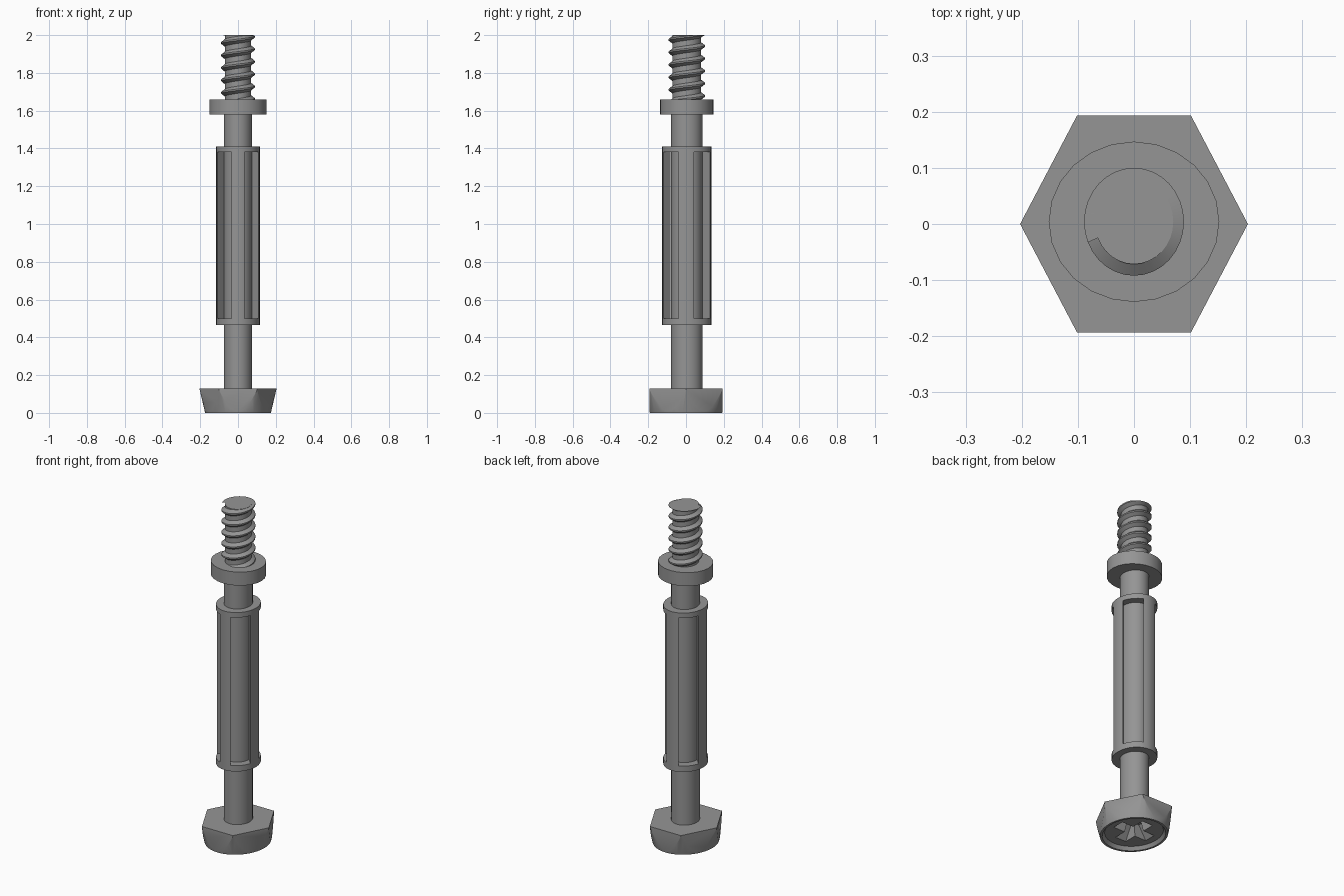
import bpy, bmesh, math
from mathutils import Matrix

cube = bpy.data.objects.get("Cube")
if cube:
    bpy.data.objects.remove(cube, do_unlink=True)

steel = bpy.data.materials.new("grey steel")
steel.use_nodes = True
GREY = (0.3, 0.3, 0.3, 1)
steel.diffuse_color = GREY
steel.node_tree.nodes["Principled BSDF"].inputs["Base Color"].default_value = GREY
AXIS_Y = 0.004


def add(name, bm):
    bmesh.ops.recalc_face_normals(bm, faces=bm.faces)
    mesh = bpy.data.meshes.new(name)
    bm.to_mesh(mesh)
    bm.free()
    mesh.materials.append(steel)
    obj = bpy.data.objects.new(name, mesh)
    bpy.context.collection.objects.link(obj)
    return obj


def frustum(name, z0, z1, r0, r1, stretch=1, segs=32, y=AXIS_Y, turn=0):
    """Closed cone section, stretched along y."""
    bm = bmesh.new()
    bmesh.ops.create_cone(bm, cap_ends=True, segments=segs,
                          radius1=r0, radius2=r1, depth=z1 - z0)
    place = (Matrix.Translation((0, y, (z0 + z1) / 2))
             @ Matrix.Diagonal((1, stretch, 1, 1)) @ Matrix.Rotation(turn, 4, 'Z'))
    bmesh.ops.transform(bm, matrix=place, verts=bm.verts)
    return add(name, bm)


def tapered_bar(name, half_len, half_wid, depth, angle):
    """Bar along an angle, narrowing upward, for the driver recess."""
    bm = bmesh.new()
    bmesh.ops.create_cube(bm, size=2)
    for v in bm.verts:
        up = v.co.z > 0
        v.co.x *= half_len * (0.4 if up else 1)
        v.co.y *= half_wid * (0.6 if up else 1)
        v.co.z = depth if up else -0.01
    bmesh.ops.rotate(bm, verts=bm.verts, matrix=Matrix.Rotation(angle, 3, 'Z'))
    return add(name, bm)


def slot_box(name, angle):
    """Upright box reaching outward from the shaft."""
    bm = bmesh.new()
    bmesh.ops.create_cube(bm, size=1)
    m = (Matrix.Diagonal((1, 1.12, 1, 1)) @ Matrix.Rotation(angle, 4, 'Z')
         @ Matrix.Translation((0.15, 0, 0.94)) @ Matrix.Diagonal((0.2, 0.104, 0.88, 1)))
    bmesh.ops.transform(bm, matrix=m, verts=bm.verts)
    return add(name, bm)


def carve(obj, cutter, operation='DIFFERENCE'):
    mod = obj.modifiers.new("cut", 'BOOLEAN')
    mod.operation, mod.object, mod.solver = operation, cutter, 'EXACT'
    bpy.context.view_layer.objects.active = obj
    bpy.ops.object.modifier_apply(modifier=mod.name)
    bpy.data.objects.remove(cutter, do_unlink=True)


def smooth(obj):
    bpy.ops.object.select_all(action='DESELECT')
    obj.select_set(True)
    bpy.context.view_layer.objects.active = obj
    bpy.ops.object.shade_smooth_by_angle(angle=math.radians(30))


# Hexagonal head rounded by a cone, with a dished cross recess underneath
head = frustum("hex_head", 0, 0.128, 0.203, 0.203, 1.1, 6, y=0, turn=math.pi / 2)
hex_mesh = head.data
if max(v.co.x for v in hex_mesh.vertices) < 0.2:
    for v in hex_mesh.vertices:
        v.co.x, v.co.y = v.co.y / 1.1, v.co.x * 1.1
carve(head, frustum("head_cone", 0, 0.14, 0.174, 0.207, 1.1, 64, y=0), 'INTERSECT')
carve(head, frustum("head_dish", -0.02, 0.02, 0.175, 0.15, 1.1, 48, y=0))
for i in range(2):
    carve(head, tapered_bar("cross_cutter", 0.135, 0.04, 0.09, i * math.pi / 2))

# Shaft and collar
shaft = frustum("shaft", 0.11, 1.6, 0.075, 0.075, 1.1)
collar = frustum("collar", 1.58, 1.66, 0.152, 0.152, 0.94, 24)

# Sleeve with four long slots
sleeve = frustum("slotted_sleeve", 0.465, 1.41, 0.116, 0.116, 1.12)
for i in range(4):
    carve(sleeve, slot_box("slot_cutter", math.pi / 4 + i * math.pi / 2))

# Threaded tip: core and helical ridge
core = frustum("thread_core", 1.65, 2, 0.07, 0.07, 1.08)
Z0, Z1, PITCH, STEPS = 1.645, 2.03, 0.066, 32
bm = bmesh.new()
previous = None
for i in range(int((Z1 - Z0) / PITCH * STEPS) + 1):
    a = 2 * math.pi * i / STEPS - math.pi / 2
    z = Z0 + PITCH * i / STEPS
    ring = [bm.verts.new((r * math.cos(a), r * math.sin(a) * 1.08 + AXIS_Y,
                          min(z + dz, 2)))
            for r, dz in ((0.066, -0.022), (0.089, -0.004), (0.089, 0.004), (0.066, 0.022))]
    if previous:
        for j in range(4):
            k = (j + 1) % 4
            bm.faces.new((previous[j], previous[k], ring[k], ring[j]))
    else:
        bm.faces.new(ring)
    previous = ring
bm.faces.new(previous)
ridge = add("thread_ridge", bm)

for part in (head, shaft, collar, sleeve, core, ridge):
    smooth(part)
